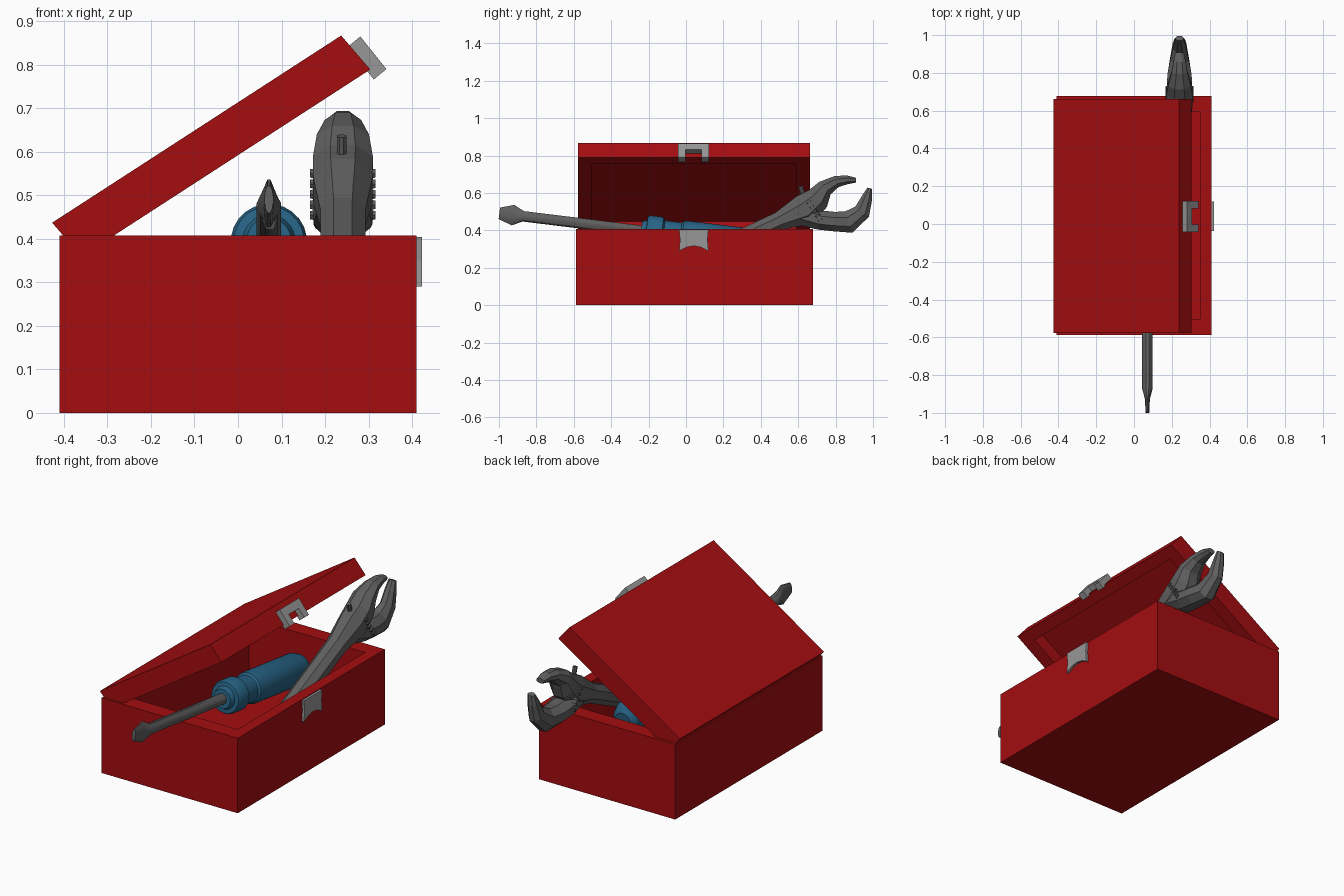
import bpy, bmesh, math
from mathutils import Vector, Matrix

cube = bpy.data.objects.get("Cube")
if cube:
    bpy.data.objects.remove(cube, do_unlink=True)


def material(name, colour):
    m = bpy.data.materials.new(name)
    m.use_nodes = True
    m.diffuse_color = (*colour, 1)
    m.node_tree.nodes["Principled BSDF"].inputs["Base Color"].default_value = (*colour, 1)
    return m


RED = material("red paint", (0.37, 0.004, 0.005))
BLUE = material("blue grip", (0.02, 0.125, 0.235))
STEEL = material("dark steel", (0.115, 0.115, 0.115))
LATCH = material("light steel", (0.31, 0.31, 0.31))


def finish(name, bm, mat, smooth=False):
    bmesh.ops.recalc_face_normals(bm, faces=bm.faces)
    mesh = bpy.data.meshes.new(name)
    bm.to_mesh(mesh)
    bm.free()
    mesh.materials.append(mat)
    obj = bpy.data.objects.new(name, mesh)
    bpy.context.collection.objects.link(obj)
    if smooth:
        bpy.ops.object.select_all(action='DESELECT')
        obj.select_set(True)
        bpy.context.view_layer.objects.active = obj
        bpy.ops.object.shade_smooth_by_angle(angle=math.radians(30))
    return obj


def frame(origin, u, v, w):
    """Matrix whose axes are u, v and w."""
    m = Matrix((u, v, w)).transposed().to_4x4()
    m.translation = Vector(origin)
    return m


def tray(name, matrix, rim_u, rim_v, depth):
    """Unit box in the given frame, hollowed from its w = 1 face."""
    bm = bmesh.new()
    bmesh.ops.create_cube(bm, size=1, matrix=Matrix.Translation((0.5, 0.5, 0.5)))
    mouth = max(bm.faces, key=lambda f: f.calc_center_median().z)
    rim = bmesh.ops.inset_individual(bm, faces=[mouth], thickness=0.05)
    for v in mouth.verts:
        v.co.x = rim_u if v.co.x < 0.5 else 1 - rim_u
        v.co.y = rim_v if v.co.y < 0.5 else 1 - rim_v
    ret = bmesh.ops.extrude_face_region(bm, geom=[mouth])
    if mouth.is_valid:
        bmesh.ops.delete(bm, geom=[mouth], context='FACES_ONLY')
    for v in ret["geom"]:
        if isinstance(v, bmesh.types.BMVert):
            v.co.z -= depth
    bm.transform(matrix)
    return finish(name, bm, RED)


def plate(name, outline, matrix):
    """Outline in u, v pushed out along w."""
    bm = bmesh.new()
    face = bm.faces.new([bm.verts.new((a, b, 0)) for a, b in outline])
    ret = bmesh.ops.extrude_face_region(bm, geom=[face])
    for v in ret["geom"]:
        if isinstance(v, bmesh.types.BMVert):
            v.co.z = 1
    bm.transform(matrix)
    return finish(name, bm, LATCH)


def loft(name, x, stations, mat, sides=8, smooth=False):
    """Sweep an oval section along (y, z, half height, half thickness) stations."""
    bm = bmesh.new()
    rings = []
    for i, (y, z, h, t) in enumerate(stations):
        a, b = stations[max(i - 1, 0)], stations[min(i + 1, len(stations) - 1)]
        tangent = Vector((0, b[0] - a[0], b[1] - a[1])).normalized()
        normal = Vector((0, -tangent.z, tangent.y))
        ring = []
        for k in range(sides):
            ang = 2 * math.pi * (k + 0.5) / sides
            grow = 1 / math.cos(math.pi / sides)
            p = Vector((x, y, z)) + normal * (h * grow * math.sin(ang))
            p.x += t * grow * math.cos(ang)
            ring.append(bm.verts.new(p))
        rings.append(ring)
    for r, s in zip(rings, rings[1:]):
        for k in range(sides):
            n = (k + 1) % sides
            bm.faces.new((r[k], r[n], s[n], s[k]))
    bm.faces.new(rings[0])
    bm.faces.new(rings[-1])
    return finish(name, bm, mat, smooth)


# Box and tilted lid
tray("box", frame((-0.41, -0.588, 0), (0.82, 0, 0), (0, 1.266, 0), (0, 0, 0.408)),
     0.073, 0.067, 0.78)
tray("lid", frame((-0.427, -0.577, 0.437), (0.664, 0, 0.430), (0, 1.24, 0), (0.067, 0, -0.078)),
     0.08, 0.06, 0.7)

# Latch halves
plate("lid_latch",
      [(-0.043, 0), (0.123, 0), (0.123, 1), (0.083, 1), (0.083, 0.45),
       (-0.002, 0.45), (-0.002, 1), (-0.043, 1)],
      frame((0.252, 0, 0.841), (0, 1, 0), (0.06, 0, -0.075), (0.029, 0, 0.024)))
plate("box_latch",
      [(-0.037, 0.404), (0.12, 0.404), (0.115, 0.35), (0.12, 0.29), (0.08, 0.31),
       (0.042, 0.317), (0.003, 0.31), (-0.037, 0.29), (-0.032, 0.35)],
      frame((0.405, 0, 0), (0, 1, 0), (0, 0, 1), (0.018, 0, 0)))


# Screwdriver
DRIVER_X = 0.071


def axis_z(y):
    return 0.395 - 0.122 * (y + 0.215)


loft("screwdriver_shaft", DRIVER_X,
     [(y, axis_z(y), h, t) for y, h, t in
      [(-0.2, 0.028, 0.028), (-0.87, 0.028, 0.028), (-0.925, 0.055, 0.013), (-0.998, 0.031, 0.01)]],
     STEEL, 12, True)
loft("screwdriver_handle", DRIVER_X,
     [(y, axis_z(y), r, r) for y, r in
      [(-0.24, 0.05), (-0.215, 0.06), (-0.213, 0.08), (-0.2, 0.087), (-0.13, 0.087),
       (-0.12, 0.07), (-0.03, 0.07), (-0.02, 0.08), (0.0, 0.083), (0.38, 0.083),
       (0.42, 0.07), (0.44, 0.045)]],
     BLUE, 24, True)

# Adjustable wrench
WRENCH_X = 0.241
loft("wrench_body", WRENCH_X,
     [(-0.02, 0.205, 0.035, 0.035), (0.02, 0.224, 0.05, 0.05), (0.5, 0.45, 0.05, 0.052),
      (0.635, 0.51, 0.085, 0.068), (0.705, 0.57, 0.066, 0.069), (0.743, 0.626, 0.045, 0.06),
      (0.805, 0.661, 0.031, 0.042), (0.86, 0.67, 0.024, 0.032), (0.908, 0.668, 0.013, 0.022)],
     STEEL)
loft("wrench_lower_jaw", WRENCH_X,
     [(0.62, 0.485, 0.06, 0.06), (0.715, 0.455, 0.052, 0.068), (0.79, 0.447, 0.052, 0.064),
      (0.87, 0.444, 0.06, 0.05), (0.942, 0.5, 0.045, 0.036), (0.968, 0.575, 0.029, 0.028),
      (0.983, 0.625, 0.013, 0.02)],
     STEEL)
loft("wrench_pin", WRENCH_X - 0.003,
     [(0.64, 0.54, 0.012, 0.011), (0.612, 0.636, 0.012, 0.011)], STEEL)

# Ridged adjusting screw across the wrench head
for i in range(5):
    y, z = 0.655 + 0.015 * i, 0.555 - 0.024 * i
    loft("adjusting_screw_ridge", WRENCH_X,
         [(y, z, 0.022, 0.075), (y + 0.006, z - 0.0096, 0.022, 0.075)], STEEL)
